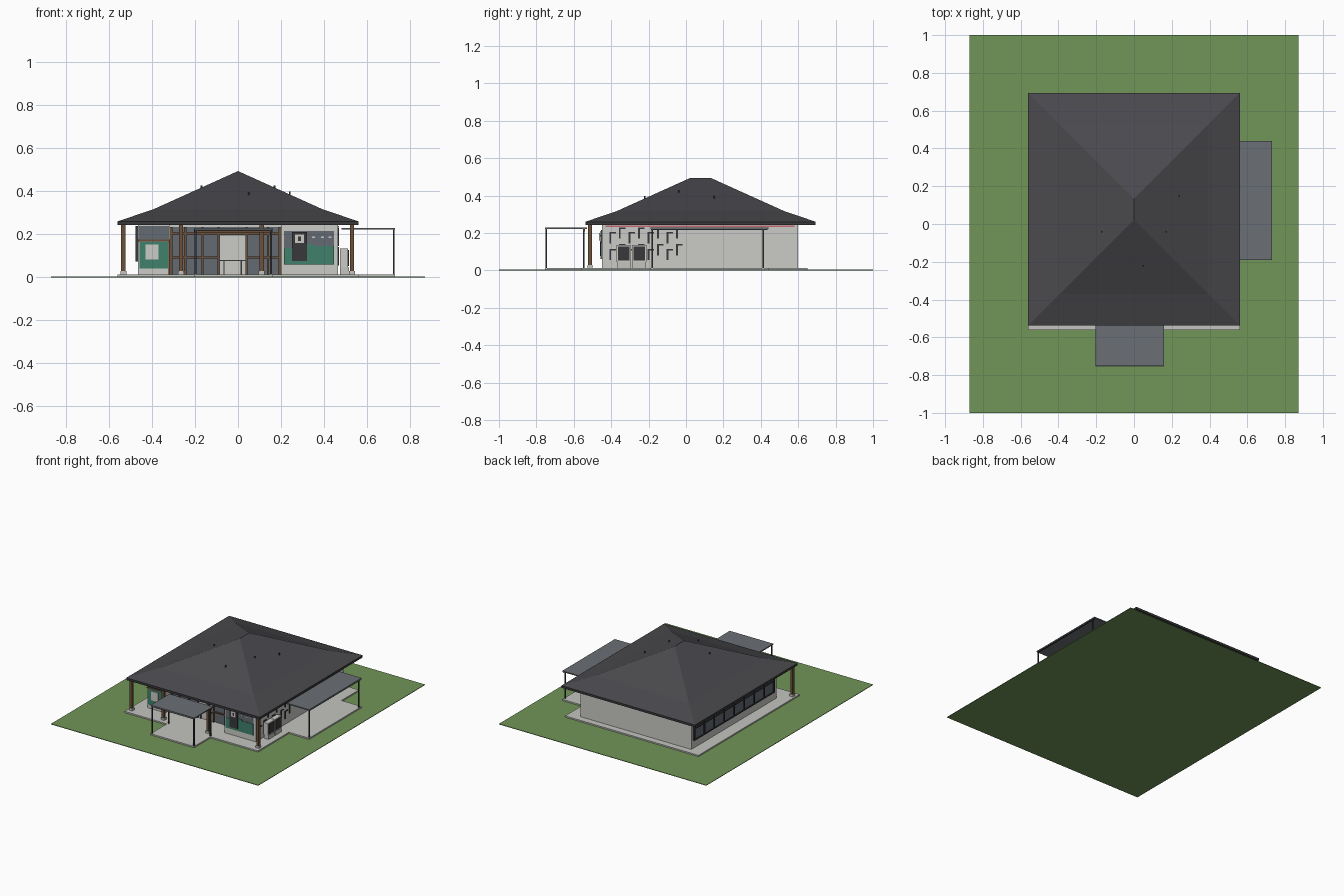
import bpy, bmesh


def material(name, r, g, b):
    m = bpy.data.materials.new(name)
    m.diffuse_color = (r, g, b, 1)
    return m


LAWN = material("lawn_green", 0.165, 0.30, 0.098)
ROOF = material("roof_charcoal", 0.068, 0.066, 0.074)
CANOPY = material("canopy_grey", 0.145, 0.16, 0.178)
CONCRETE = material("concrete", 0.55, 0.55, 0.53)
WALL = material("wall_white", 0.60, 0.60, 0.57)
GREEN = material("panel_green", 0.05, 0.22, 0.15)
GLASS = material("glass_grey", 0.125, 0.145, 0.17)
WOOD = material("wood_brown", 0.15, 0.08, 0.042)
DARK = material("dark_metal", 0.04, 0.039, 0.043)
RED = material("trim_red", 0.55, 0.14, 0.17)


def finish(name, bm, *mats):
    bmesh.ops.recalc_face_normals(bm, faces=bm.faces)
    me = bpy.data.meshes.new(name)
    bm.to_mesh(me)
    bm.free()
    for m in mats:
        me.materials.append(m)
    ob = bpy.data.objects.new(name, me)
    bpy.context.collection.objects.link(ob)
    return ob


def boxes(name, mat, *items):
    """One object from boxes given as (x0, x1, y0, y1, z0, z1)."""
    bm = bmesh.new()
    for x0, x1, y0, y1, z0, z1 in items:
        for v in bmesh.ops.create_cube(bm, size=1)["verts"]:
            v.co = (x1 if v.co.x > 0 else x0,
                    y1 if v.co.y > 0 else y0,
                    z1 if v.co.z > 0 else z0)
    return finish(name, bm, mat)


# Site
boxes("lawn", LAWN, (-0.87, 0.87, -1, 1, 0, 0.004))
boxes("floor_slab", CONCRETE,
      (-0.56, 0.56, -0.56, 0.65, 0.004, 0.014),
      (-0.205, 0.16, -0.755, -0.56, 0.004, 0.014),
      (0.56, 0.73, -0.19, 0.44, 0.004, 0.014))

# Roof: fascia, shallow skirt, then steeper hips up to a short ridge
bm = bmesh.new()


def ring(inset, z):
    x, y0, y1 = 0.56 - inset, -0.538 + inset, 0.693 - inset
    return [bm.verts.new(p) for p in
            ((-x, y0, z), (x, y0, z), (x, y1, z), (-x, y1, z))]


levels = [ring(0, 0.243), ring(0, 0.26), ring(0.168, 0.317)]
bm.faces.new(levels[0])
for low, high in zip(levels, levels[1:]):
    for i in range(4):
        j = (i + 1) % 4
        bm.faces.new((low[i], low[j], high[j], high[i]))
a, b, c, d = levels[2]
r0, r1 = bm.verts.new((0, 0.022, 0.494)), bm.verts.new((0, 0.133, 0.494))
for f in ((a, b, r0), (b, c, r1, r0), (c, d, r1), (d, a, r0, r1)):
    bm.faces.new(f)
for f in bm.faces:
    f.material_index = int(max(v.co.z for v in f.verts) < 0.27)
finish("hip_roof", bm, ROOF, DARK)

# Small roof vents
boxes("roof_vents", DARK, *[
    (x - 0.004, x + 0.004, y - 0.004, y + 0.004, z - 0.02, z + 0.012)
    for x, y, z in ((0.17, -0.04, 0.415), (-0.17, -0.04, 0.415),
                    (0.24, 0.15, 0.388), (0.05, -0.22, 0.385))])

# House body with a recessed entrance
boxes("house_walls", WALL,
      (-0.465, 0.465, -0.34, 0.60, 0.014, 0.243),
      (0.20, 0.465, -0.45, -0.34, 0.014, 0.243),
      (-0.465, -0.316, -0.42, -0.34, 0.014, 0.243))
boxes("wall_trim", RED, (0.465, 0.47, -0.43, 0.58, 0.231, 0.239))

# Entrance glazing, frame and open doorway
boxes("entrance_glass", GLASS, (-0.316, 0.20, -0.346, -0.34, 0.014, 0.235))
boxes("doorway", WALL, (-0.084, 0.037, -0.350, -0.346, 0.014, 0.195))
mullions = (-0.31, -0.245, -0.165, -0.09, 0.04, 0.14, 0.194)
boxes("entrance_frame", WOOD,
      *[(x - 0.005, x + 0.005, -0.358, -0.346, 0.014, 0.235) for x in mullions],
      (-0.316, 0.20, -0.357, -0.346, 0.198, 0.208),
      (-0.316, -0.09, -0.357, -0.346, 0.088, 0.096),
      (0.04, 0.20, -0.357, -0.346, 0.088, 0.096))
boxes("door_rail", DARK, (-0.084, 0.037, -0.356, -0.350, 0.076, 0.081),
      (-0.068, -0.062, -0.356, -0.350, 0.014, 0.078),
      (0.012, 0.018, -0.356, -0.350, 0.014, 0.078))

# Left bay: glass above, green panel with a pale notice below
boxes("left_bay_glass", GLASS, (-0.46, -0.32, -0.425, -0.42, 0.175, 0.238))
boxes("left_bay_green", GREEN, (-0.458, -0.325, -0.425, -0.42, 0.042, 0.165))
boxes("left_bay_notice", WALL, (-0.43, -0.37, -0.43, -0.425, 0.084, 0.153))
boxes("left_bay_frame", WOOD, (-0.465, -0.316, -0.43, -0.42, 0.166, 0.175),
      (-0.324, -0.316, -0.43, -0.42, 0.014, 0.166))

# Right bay: mural with stepped green base, dark board and small notices
boxes("mural_back", GLASS, (0.214, 0.446, -0.454, -0.45, 0.06, 0.215))
boxes("mural_green", GREEN, (0.214, 0.25, -0.457, -0.454, 0.06, 0.135),
      (0.25, 0.35, -0.457, -0.454, 0.06, 0.155),
      (0.35, 0.446, -0.457, -0.454, 0.06, 0.145))
boxes("mural_board", DARK, (0.25, 0.32, -0.461, -0.457, 0.076, 0.21))
boxes("mural_notices", WALL, (0.266, 0.306, -0.464, -0.461, 0.16, 0.2),
      *[(x, x + 0.014, -0.458, -0.454, 0.182, 0.19)
        for x in (0.345, 0.385, 0.42)])
boxes("notice_mark", DARK, (0.28, 0.293, -0.466, -0.464, 0.17, 0.19))

# Left side window band
boxes("side_windows", GLASS, (-0.47, -0.465, -0.38, 0.57, 0.08, 0.232))
boxes("side_window_frame", DARK,
      *[(-0.476, -0.465, -0.384 + i * 0.119, -0.374 + i * 0.119, 0.075, 0.238)
        for i in range(9)],
      (-0.476, -0.465, -0.384, 0.578, 0.073, 0.081),
      (-0.476, -0.465, -0.384, 0.578, 0.158, 0.164),
      (-0.476, -0.465, -0.384, 0.578, 0.23, 0.238))

# Staggered dark slats on the right wall
slats = []
for i in range(8):
    y = -0.405 + i * 0.051
    for k in range(2):
        z = 0.055 + k * 0.09 + (i % 2) * 0.025
        slats.append((0.465, 0.47, y - 0.005, y + 0.005, z, z + 0.06))
        slats.append((0.465, 0.469, y + 0.005, y + 0.03, z + 0.052, z + 0.06))
boxes("wall_slats", DARK, *slats)

# Outdoor cooling units on plinths
for i, y in enumerate((-0.367, -0.285)):
    boxes(f"cooler_plinth_{i}", CONCRETE, (0.475, 0.515, y, y + 0.07, 0.014, 0.045))
    boxes(f"cooler_case_{i}", WALL, (0.475, 0.512, y - 0.004, y + 0.074, 0.045, 0.135))
    boxes(f"cooler_grille_{i}", DARK, (0.512, 0.517, y + 0.004, y + 0.066, 0.053, 0.127))

# Veranda columns with beams
columns = (-0.533, -0.265, 0.11, 0.53)
boxes("veranda_columns", WOOD, *[
    (x - 0.01, x + 0.01, -0.523, -0.503, 0.03, 0.243) for x in columns])
boxes("column_bases", CONCRETE, *[
    (x - 0.014, x + 0.014, -0.527, -0.499, 0.014, 0.03) for x in columns])
boxes("canopy_beam", WOOD, (-0.205, 0.16, -0.55, -0.54, 0.209, 0.222))

# Flat canopies and their thin posts
boxes("canopies", CANOPY, (-0.205, 0.16, -0.753, -0.53, 0.222, 0.230),
      (0.48, 0.73, -0.19, 0.44, 0.222, 0.230))
spots = [(x, y) for x in (-0.198, 0.153) for y in (-0.746, -0.548)]
spots += [(0.724, y) for y in (-0.18, 0.414)]
boxes("canopy_posts", DARK, *[
    (x - 0.004, x + 0.004, y - 0.004, y + 0.004, 0.014, 0.222)
    for x, y in spots])
boxes("canopy_edges", DARK, (0.72, 0.728, -0.186, 0.436, 0.216, 0.222),
      (-0.202, 0.157, -0.75, -0.742, 0.216, 0.222))
